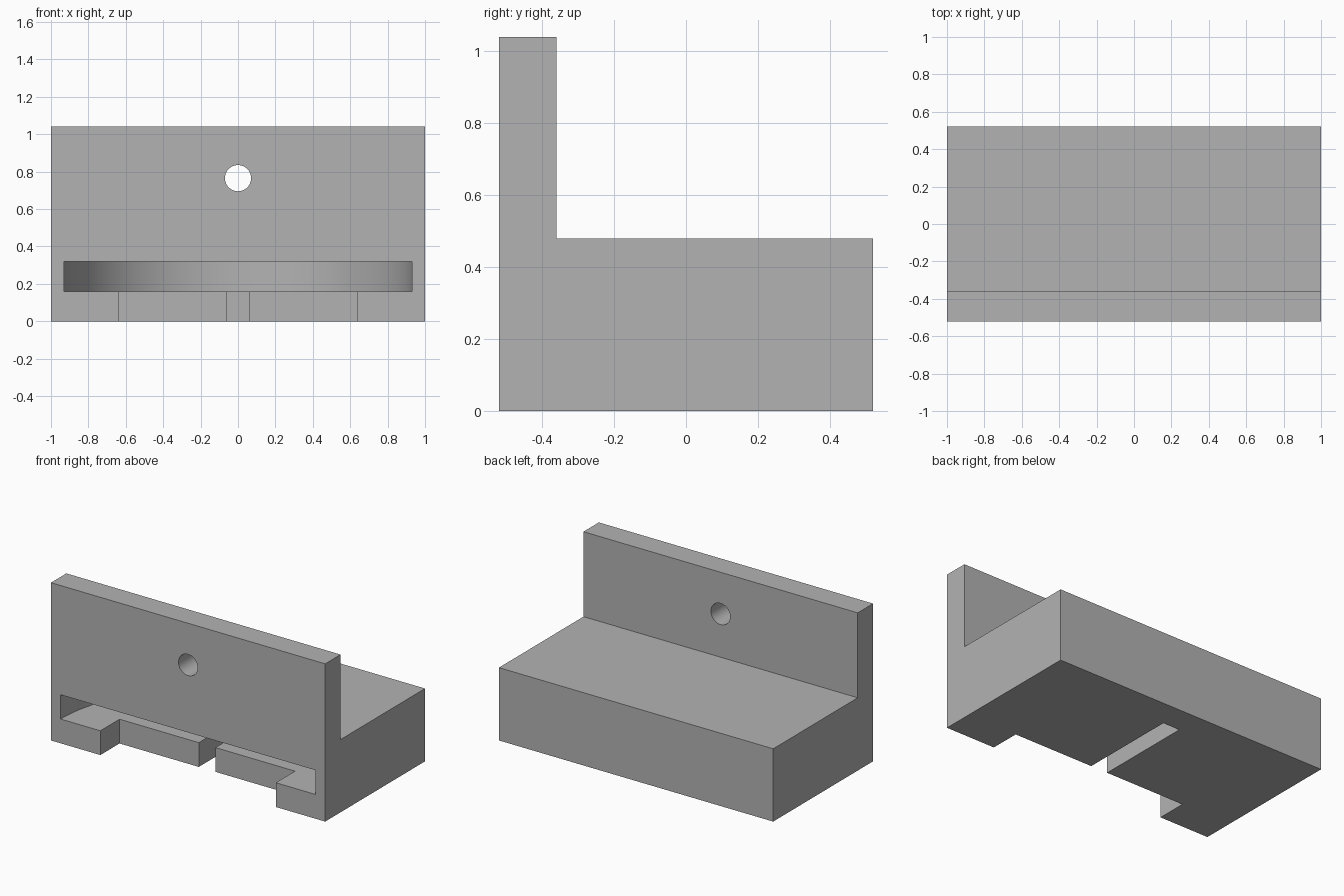
import bpy
import bmesh
import math
from mathutils import Matrix, Vector

if "Cube" in bpy.data.objects:
    bpy.data.objects.remove(bpy.data.objects["Cube"], do_unlink=True)

# Overall sizes
WIDTH, FRONT, BACK = 2.0, -0.52, 0.52
BASE_TOP, WALL_TOP, WALL_BACK = 0.48, 1.04, -0.36

grey = bpy.data.materials.new("plain grey")
grey.use_nodes = True
grey.diffuse_color = (0.45, 0.45, 0.45, 1)
grey.node_tree.nodes["Principled BSDF"].inputs["Base Color"].default_value = grey.diffuse_color


def to_object(name, bm):
    bmesh.ops.recalc_face_normals(bm, faces=bm.faces)
    mesh = bpy.data.meshes.new(name)
    bm.to_mesh(mesh)
    bm.free()
    mesh.materials.append(grey)
    obj = bpy.data.objects.new(name, mesh)
    bpy.context.collection.objects.link(obj)
    return obj


def box(name, low, high):
    low, high = Vector(low), Vector(high)
    bm = bmesh.new()
    bmesh.ops.create_cube(bm, size=1)
    bmesh.ops.scale(bm, vec=high - low, verts=bm.verts)
    bmesh.ops.translate(bm, vec=(low + high) / 2, verts=bm.verts)
    return to_object(name, bm)


def cylinder(name, centre, radius, depth, sides, tilt=0.0):
    bm = bmesh.new()
    place = Matrix.Translation(centre) @ Matrix.Rotation(tilt, 4, "X")
    bmesh.ops.create_cone(bm, cap_ends=True, segments=sides, radius1=radius,
                          radius2=radius, depth=depth, matrix=place)
    return to_object(name, bm)


# L-shaped body: side profile pushed across the width
profile = [(FRONT, 0), (BACK, 0), (BACK, BASE_TOP), (WALL_BACK, BASE_TOP),
           (WALL_BACK, WALL_TOP), (FRONT, WALL_TOP)]
bm = bmesh.new()
side = bm.faces.new([bm.verts.new((-WIDTH / 2, y, z)) for y, z in profile])
pushed = bmesh.ops.extrude_face_region(bm, geom=[side])["geom"]
bmesh.ops.translate(bm, vec=(WIDTH, 0, 0),
                    verts=[v for v in pushed if isinstance(v, bmesh.types.BMVert)])
body = to_object("bracket_body", bm)

# Cutters: round pocket, front notch, centre slot and screw hole
cutters = [
    cylinder("pocket_cutter", (0, FRONT, 0.24), 0.93, 0.16, 128),
    box("notch_cutter", (-0.64, FRONT - 0.2, -0.1), (0.64, -0.32, 0.2)),
    box("slot_cutter", (-0.062, FRONT - 0.1, -0.15), (0.06, 0.34, 0.22)),
    cylinder("screw_hole_cutter", (0, -0.44, 0.765), 0.07, 0.5, 48, math.pi / 2),
]
bpy.ops.object.select_all(action="DESELECT")
bpy.context.view_layer.objects.active = body
body.select_set(True)
for cutter in cutters:
    cutter.hide_render = True
    cut = body.modifiers.new(cutter.name, "BOOLEAN")
    cut.operation = "DIFFERENCE"
    cut.solver = "EXACT"
    cut.object = cutter
    bpy.ops.object.modifier_apply(modifier=cut.name)
    bpy.data.objects.remove(cutter, do_unlink=True)

# Smooth curved walls, crisp corners
bpy.ops.object.shade_smooth_by_angle(angle=math.radians(30))
